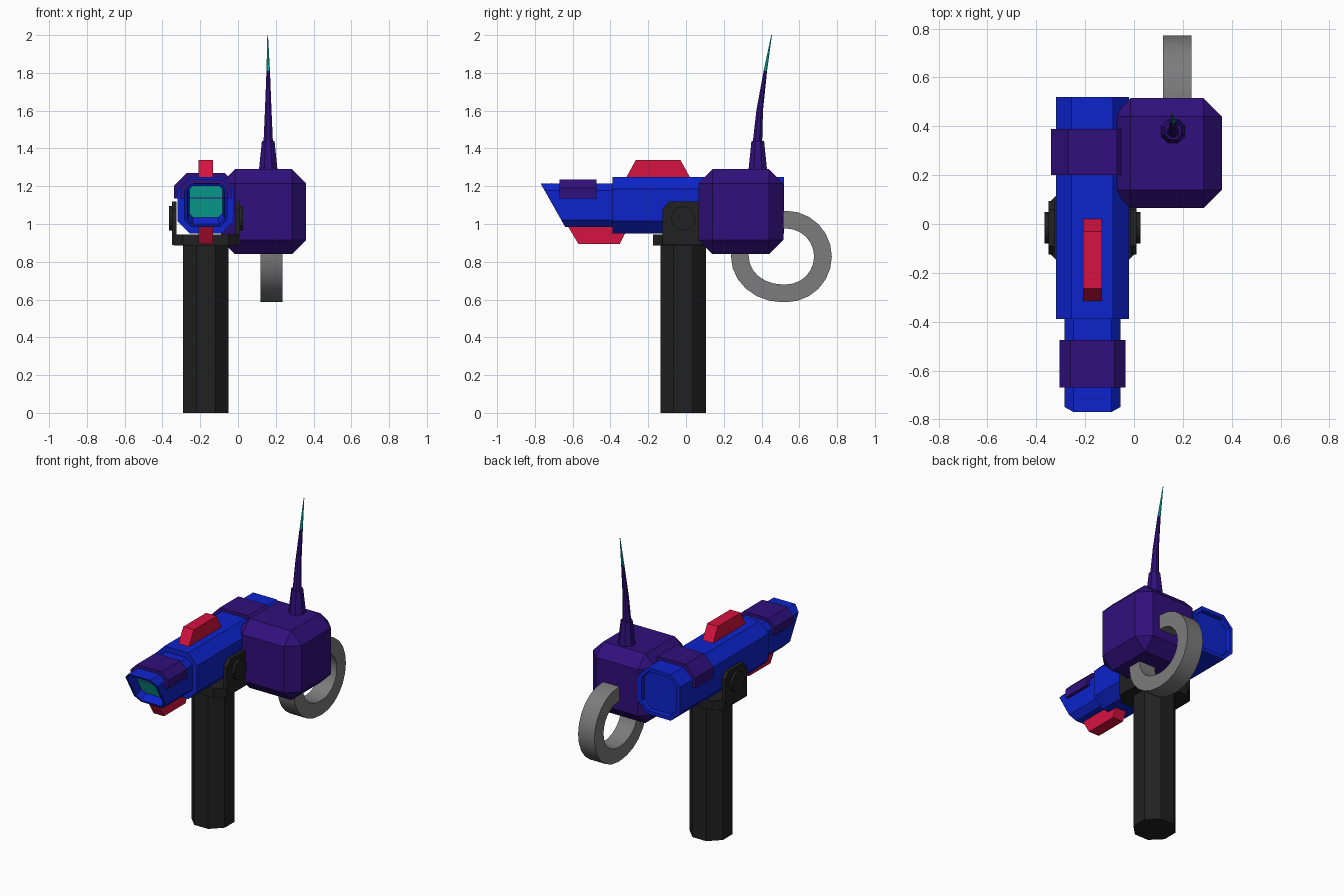
import bpy, bmesh, math
from mathutils import Vector

cube = bpy.data.objects.get("Cube")
if cube:
    bpy.data.objects.remove(cube)


def material(name, rgb):
    m = bpy.data.materials.new(name)
    m.use_nodes = True
    m.diffuse_color = (*rgb, 1)
    node = next(n for n in m.node_tree.nodes if n.type == 'BSDF_PRINCIPLED')
    node.inputs["Base Color"].default_value = (*rgb, 1)
    return m


BLUE = material("blue", (0.004, 0.017, 0.6))
PURPLE = material("purple", (0.03, 0.005, 0.2))
RED = material("red", (0.67, 0.006, 0.05))
GRAY = material("gray", (0.2, 0.2, 0.2))
BLACK = material("black", (0.015, 0.015, 0.015))
CYAN = material("cyan", (0.006, 0.64, 0.53))
CX = -0.17      # centre line of the barrel and the post
CY = -0.015     # centre line of the post and the bracket


def finish(name, bm, *mats):
    bmesh.ops.recalc_face_normals(bm, faces=bm.faces)
    mesh = bpy.data.meshes.new(name)
    bm.to_mesh(mesh)
    bm.free()
    for m in mats:
        mesh.materials.append(m)
    ob = bpy.data.objects.new(name, mesh)
    bpy.context.collection.objects.link(ob)
    return ob


def loft(rings):
    """Skin a list of equal-length point rings and cap both ends."""
    bm = bmesh.new()
    vs = [[bm.verts.new(p) for p in ring] for ring in rings]
    n = len(vs[0])
    for a, b in zip(vs, vs[1:]):
        for i in range(n):
            j = (i + 1) % n
            bm.faces.new((a[i], a[j], b[j], b[i]))
    bm.faces.new(vs[0])
    bm.faces.new(vs[-1])
    bmesh.ops.recalc_face_normals(bm, faces=bm.faces)
    return bm


def prism(profile, axis, lo, hi):
    place = {'x': lambda p, t: (t, p[0], p[1]),
             'y': lambda p, t: (p[0], t, p[1]),
             'z': lambda p, t: (p[0], p[1], t)}[axis]
    return loft([[place(p, t) for p in profile] for t in (lo, hi)])


def octagon(cu, cv, hu, hv, c):
    return [(cu + su * a, cv + sv * b) for su, sv, a, b in (
        (1, 1, hu, hv - c), (1, 1, hu - c, hv), (-1, 1, hu - c, hv), (-1, 1, hu, hv - c),
        (-1, -1, hu, hv - c), (-1, -1, hu - c, hv), (1, -1, hu - c, hv), (1, -1, hu, hv - c))]


def recess(bm, face, rim, slope, depth, index=0):
    bmesh.ops.inset_individual(bm, faces=[face], thickness=rim)
    bmesh.ops.inset_individual(bm, faces=[face], thickness=slope, depth=-depth)
    face.material_index = index


def end_face(bm, sign):
    return max(bm.faces, key=lambda f: sign * f.calc_center_median().y)


# Main body with a sunken rear panel
bm = prism(octagon(CX, 1.10, 0.15, 0.15, 0.065), 'y', -0.39, 0.52)
recess(bm, end_face(bm, 1), 0.025, 0.005, 0.025)
finish("main_body", bm, BLUE)

# Front barrel with raked muzzle and sunken lens
bm = prism(octagon(CX, 1.10, 0.115, 0.115, 0.037), 'y', -0.77, -0.36)
for v in bm.verts:
    if v.co.y < -0.5:
        v.co.y += (1.215 - v.co.z) * 0.565
bm.normal_update()
recess(bm, end_face(bm, -1), 0.018, 0.012, 0.05, 1)
finish("front_barrel", bm, BLUE, CYAN)


# Saddle bands over the barrel and body
def band(name, half, top, c, y0, y1):
    profile = [(CX - half, 1.135), (CX - half, top - c), (CX - half + c, top),
               (CX + half - c, top), (CX + half, top - c), (CX + half, 1.135)]
    finish(name, prism(profile, 'y', y0, y1), PURPLE)


band("front_band", 0.135, 1.235, 0.045, -0.67, -0.475)
band("rear_band", 0.17, 1.27, 0.07, 0.2, 0.39)

# Red fins
for name, profile in (
        ("top_fin", [(-0.32, 1.24), (-0.265, 1.34), (-0.03, 1.34), (0.025, 1.24)]),
        ("bottom_fin", [(-0.63, 0.995), (-0.57, 0.895), (-0.35, 0.895), (-0.30, 0.995)])):
    finish(name, prism(profile, 'x', CX - 0.038, CX + 0.038), RED)

# Post and bracket
finish("post", prism(octagon(CX, CY, 0.12, 0.12, 0.07), 'z', 0, 0.9), BLACK)
finish("bracket_base", prism(octagon(CX, CY, 0.17, 0.16, 0.05), 'z', 0.885, 0.945), BLACK)
arm = [(CY - 0.11, 0.89), (CY - 0.11, 1.08), (CY - 0.075, 1.12),
       (CY + 0.075, 1.12), (CY + 0.11, 1.08), (CY + 0.11, 0.89)]
bolt = [(CY + 0.065 * math.cos(a * math.pi / 6), 1.03 + 0.065 * math.sin(a * math.pi / 6))
        for a in range(12)]
for side, s in (("left", 1), ("right", -1)):
    finish(side + "_bracket_arm", prism(arm, 'x', CX + s * 0.155, CX + s * 0.18), BLACK)
    finish(side + "_bolt", prism(bolt, 'x', CX + s * 0.17, CX + s * 0.196), BLACK)

# Chamfered side box
bm = bmesh.new()
bmesh.ops.create_cube(bm, size=0.45)
bmesh.ops.translate(bm, verts=bm.verts, vec=(0.135, 0.29, 1.065))
box = finish("side_box", bm, PURPLE)
bevel = box.modifiers.new("chamfer", 'BEVEL')
bevel.width = 0.075
bevel.segments = 1


# Antenna: socket and leaning spire with a bright tip
def ring(x, y, z, r, n=8):
    return [(x + r * math.cos((i + .5) * math.tau / n), y + r * math.sin((i + .5) * math.tau / n), z)
            for i in range(n)]


finish("antenna_socket", loft([ring(0.16, 0.38, 1.28, 0.054), ring(0.16, 0.38, 1.44, 0.036)]), PURPLE)
bm = loft([ring(0.16, 0.378, 1.43, 0.027), ring(0.16, 0.39, 1.6, 0.019),
           ring(0.16, 0.42, 1.81, 0.01), ring(0.157, 0.453, 2.0, 0.002)])
for f in bm.faces:
    f.material_index = int(f.calc_center_median().z > 1.82)
finish("antenna_spire", bm, PURPLE, CYAN)

# Curled hose behind and under the box
W = 0.047
path = [(0.48, 90, 0.195)]
path += [(0.53, a, 0.195) for a in range(90, -91, -15)]
path += [(0.51, a, 0.225) for a in range(-90, -181, -15)]
rings = []
for cy, a, ry in path:
    c, s = math.cos(math.radians(a)), math.sin(math.radians(a))
    inner = (cy + (ry - W) * c, 0.828 + (0.195 - W) * s)
    outer = (cy + (ry + W) * c, 0.828 + (0.195 + W) * s)
    rings.append([(0.118, *inner), (0.118, *outer), (0.235, *outer), (0.235, *inner)])
rings.append([Vector(p) + Vector((0, 0, 0.03)) for p in rings[-1]])
hose = finish("curled_hose", loft(rings), GRAY)
bpy.ops.object.select_all(action='DESELECT')
hose.select_set(True)
bpy.context.view_layer.objects.active = hose
bpy.ops.object.shade_smooth_by_angle(angle=math.radians(30))
